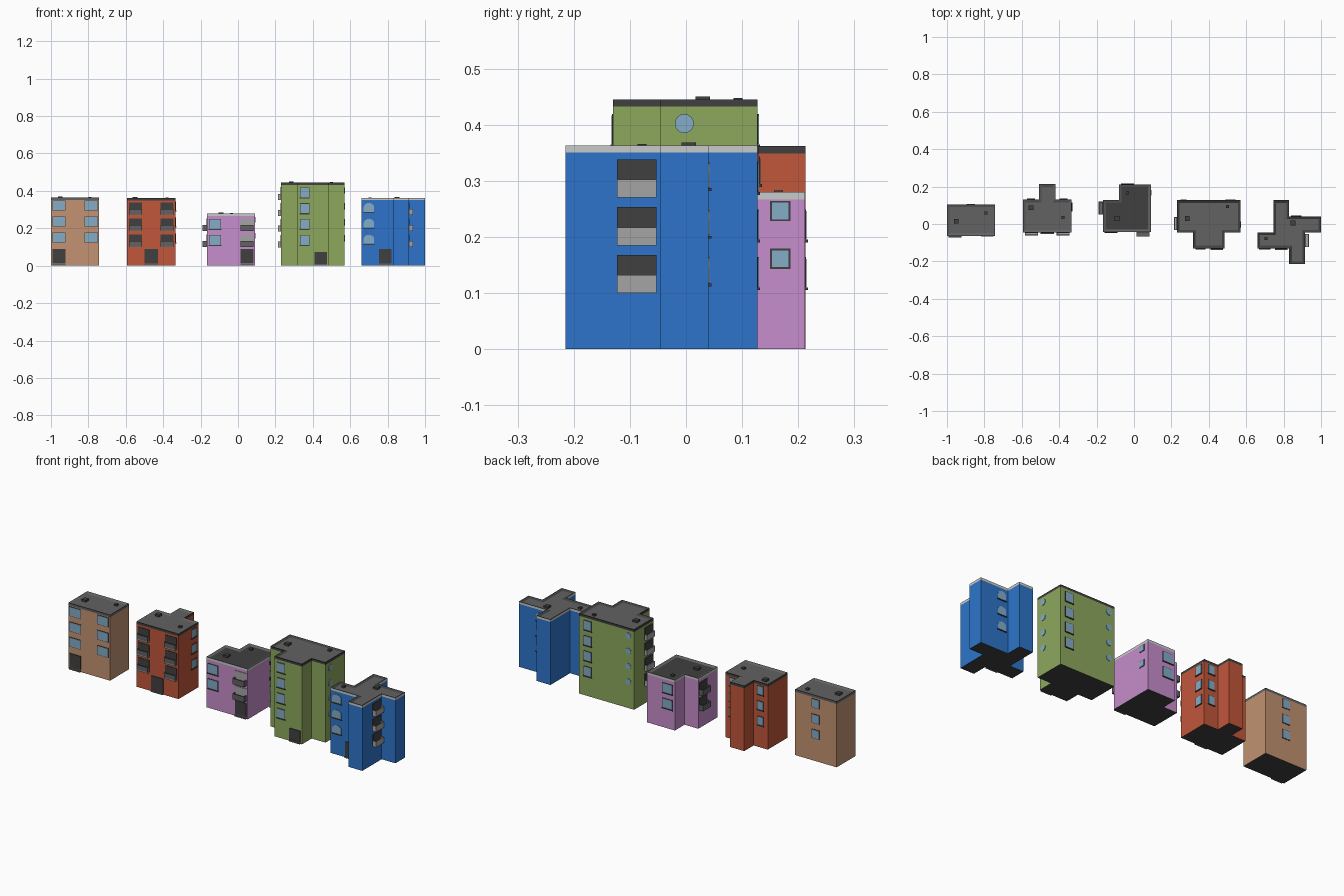
import bpy, bmesh, math
from mathutils import Matrix, Vector

if "Cube" in bpy.data.objects:
    bpy.data.objects.remove(bpy.data.objects["Cube"])


def srgb(c):
    c /= 255
    return c / 12.92 if c <= 0.04045 else ((c + 0.055) / 1.055) ** 2.4


COLOURS = dict(brown=(194, 146, 113), red=(193, 86, 59), pink=(198, 141, 204),
               green=(141, 168, 93), blue=(45, 116, 202), dark=(64, 64, 64),
               mid=(98, 98, 98), light=(165, 165, 165), pale=(200, 202, 202),
               glass=(132, 172, 198))
MATS = {}
for n, c in COLOURS.items():
    m = bpy.data.materials.new(n)
    m.diffuse_color = (*[srgb(v) for v in c], 1)
    m.use_nodes = True
    m.node_tree.nodes["Principled BSDF"].inputs["Base Color"].default_value = m.diffuse_color
    MATS[n] = m


def finish(bm, name, mats):
    bmesh.ops.recalc_face_normals(bm, faces=bm.faces)
    me = bpy.data.meshes.new(name)
    bm.to_mesh(me)
    bm.free()
    for k in mats:
        me.materials.append(MATS[k])
    ob = bpy.data.objects.new(name, me)
    bpy.context.collection.objects.link(ob)
    return ob


def box(name, lo, hi, mat, matrix=None):
    bm = bmesh.new()
    size = [b - a for a, b in zip(lo, hi)]
    mid = [(a + b) / 2 for a, b in zip(lo, hi)]
    bmesh.ops.create_cube(bm, size=1, matrix=Matrix.Translation(mid) @ Matrix.Diagonal((*size, 1)))
    if matrix:
        bm.transform(matrix)
    return finish(bm, name, [mat])


def prism(pts, z0, z1):
    bm = bmesh.new()
    f = bm.faces.new([bm.verts.new((x, y, z0)) for x, y in pts])
    r = bmesh.ops.extrude_face_region(bm, geom=[f])
    vs = [v for v in r['geom'] if isinstance(v, bmesh.types.BMVert)]
    bmesh.ops.translate(bm, verts=vs, vec=(0, 0, z1 - z0))
    bmesh.ops.recalc_face_normals(bm, faces=bm.faces)
    bm.faces.ensure_lookup_table()
    return bm


def building(wall, pts, h, band, rim, roof):
    # walls with a dark underside
    bm = prism(pts, 0, h - 0.013)
    for f in bm.faces:
        f.material_index = int(f.normal.z < -0.5)
    finish(bm, wall + "_walls", [wall, 'dark'])
    # parapet band with sunken roof
    bm = prism(pts, h - 0.013, h)
    top = max(bm.faces, key=lambda f: f.calc_center_median().z)
    top.material_index = 1
    bmesh.ops.inset_region(bm, faces=[top], thickness=0.014, use_even_offset=True)
    for f in bm.faces:
        if f.normal.z > 0.5:
            f.material_index = 1
    top.material_index = 2
    bmesh.ops.translate(bm, verts=top.verts[:], vec=(0, 0, -0.006))
    finish(bm, wall + "_roof", [band, rim, roof])


# Wall-local frame: x along wall, -y outward, z up
TURN = dict(front=0, right=90, back=180, left=270)


def wall_frame(side, x, y):
    return Matrix.Translation((x, y, 0)) @ Matrix.Rotation(math.radians(TURN[side]), 4, 'Z')


def window(name, side, x, y, z, w=0.05, h=0.05, sill=True):
    M = wall_frame(side, x, y)
    box(name + "_frame", (-w/2 - .003, -.0015, z - .003), (w/2 + .003, .002, z + h + .003), 'dark', M)
    box(name + "_glass", (-w/2, -.003, z), (w/2, .002, z + h), 'glass', M)
    if sill:
        box(name + "_sill", (-w/2 - .004, -.005, z - .006), (w/2 + .004, .002, z - .001), 'dark', M)


def shaped_window(name, side, x, y, z, w, arch, sill=True):
    # round or arched pane, z is its bottom
    r = w / 2
    if arch:
        pts = [(-r, 0), (r, 0)] + [(r * math.cos(a), .025 + r * .8 * math.sin(a))
                                   for a in [math.pi * i / 8 for i in range(9)]]
    else:
        pts = [(r * math.cos(a), r + r * math.sin(a))
               for a in [math.tau * i / 16 for i in range(16)]]
    bm = prism(pts, -.002, .003)
    bm.transform(wall_frame(side, x, y) @ Matrix.Translation((0, 0, z)) @ Matrix.Rotation(math.pi/2, 4, 'X'))
    finish(bm, name, ['glass'])
    if sill:
        box(name + "_sill", (-r - .003, -.005, z - .006), (r + .003, .002, z - .001), 'dark',
            wall_frame(side, x, y))


def balcony(name, side, x, y, z, depth, rail, slab, door, w=0.07):
    M = wall_frame(side, x, y)
    a, t = w / 2, .004
    box(name + "_door", (-a, -.003, z + .004), (a, .002, z + .068), door, M)
    box(name + "_slab", (-a, -depth, z), (a, .002, z + .006), slab, M)
    box(name + "_rail_front", (-a, -depth, z + .006), (a, -depth + t, z + .032), rail, M)
    for s in (-1, 1):
        lo, hi = sorted((s * a, s * (a - t)))
        box(name + "_rail_side", (lo, -depth + t, z + .006), (hi, .002, z + .032), rail, M)


def door(name, x, y, w=0.068, z0=0.013, z1=0.088):
    M = wall_frame('front', x, y)
    box(name, (-w/2, -.004, z0), (w/2, .002, z1), 'dark', M)
    box(name + "_step", (-w/2, -.008, 0), (w/2, .002, .008), 'mid', M)


def roof_boxes(name, h, big, small):
    for (x, y), s, up in ((big, .013, .005), (small, .008, .003)):
        box(name + "_roof_vent", (x - s, y - s, h - .008), (x + s, y + s, h + up), 'dark')


def floors(n):
    return [0.1 + 0.085 * i for i in range(n)]


# Brown block
building('brown', [(-1, -.063), (-.743, -.063), (-.743, .104), (-1, .104)], .365, 'mid', 'mid', 'mid')
door('brown_door', -.957, -.063)
for z in floors(3):
    for x in (-.957, -.785):
        window('brown_window', 'front', x, -.063, z + .027, .066, .048, False)
    window('brown_back_window', 'back', -.872, .104, z + .027, .045, .045, False)
roof_boxes('brown', .365, (-.95, .015), (-.79, .06))

# Red block with rear wing
building('red', [(-.594, -.045), (-.334, -.045), (-.334, .13), (-.421, .13), (-.421, .213),
                 (-.507, .213), (-.507, .13), (-.594, .13)], .362, 'dark', 'mid', 'mid')
door('red_door', -.464, -.045, .074)
for z in floors(3):
    for x in (-.548, -.379):
        balcony('red_balcony', 'front', x, -.045, z, .016, 'mid', 'light', 'dark')
    window('red_side_window', 'right', -.334, .09, z + .025, .04, .045)
    for x in (-.55, -.378):
        window('red_back_window', 'back', x, .13, z + .025, .035, .045)
roof_boxes('red', .362, (-.55, .087), (-.38, .035))

# Pink corner block
building('pink', [(-.165, -.043), (.09, -.043), (.09, .212), (-.08, .212), (-.08, .127),
                  (-.165, .127)], .28, 'pale', 'mid', 'dark')
door('pink_door', .048, -.043)
for z in floors(2):
    window('pink_window', 'front', -.123, -.043, z + .011, .06, .05)
    balcony('pink_balcony', 'front', .048, -.043, z, .024, 'mid', 'mid', 'light')
    balcony('pink_side_balcony', 'left', -.165, .085, z, .024, 'mid', 'mid', 'dark')
    window('pink_back_window', 'back', -.035, .212, z + .011, .06, .05)
    window('pink_side_window', 'right', .09, .168, z + .046, .03, .03, False)
roof_boxes('pink', .28, (-.09, .03), (-.035, .165))

# Green block with front wing
building('green', [(.23, -.045), (.315, -.045), (.315, -.13), (.485, -.13), (.485, -.045),
                   (.57, -.045), (.57, .127), (.23, .127)], .445, 'dark', 'dark', 'mid')
door('green_door', .442, -.13, .066, .01, .072)
for z in floors(4):
    window('green_window', 'front', .356, -.13, z + .011, .045, .05)
    balcony('green_balcony', 'left', .23, .002, z - .003, .016, 'light', 'light', 'dark')
    window('green_back_window', 'back', .515, .127, z + .011, .045, .05)
    shaped_window('green_back_round', 'back', .265, .127, z + .03, .034, False, False)
    shaped_window('green_side_round', 'right', .57, -.003, z + .03, .034, False, False)
roof_boxes('green', .445, (.285, .03), (.5, .093))

# Blue pinwheel block
X = [.66, .745, .83, .915, 1.0]
Y = [-.215, -.13, -.045, .04, .127]
ids = [(0, 1), (2, 1), (2, 0), (3, 0), (3, 2), (4, 2), (4, 3), (2, 3), (2, 4), (1, 4), (1, 2), (0, 2)]
building('blue', [(X[i], Y[j]) for i, j in ids], .363, 'pale', 'dark', 'mid')
door('blue_door', .787, -.13)
for z in floors(3):
    shaped_window('blue_arch_window', 'front', .70, -.13, z + .018, .056, True)
    balcony('blue_balcony', 'right', .915, -.088, z, .02, 'light', 'light', 'dark')
    shaped_window('blue_back_arch', 'back', .868, .04, z + .018, .05, True)
roof_boxes('blue', .363, (.85, .005), (.705, -.078))
